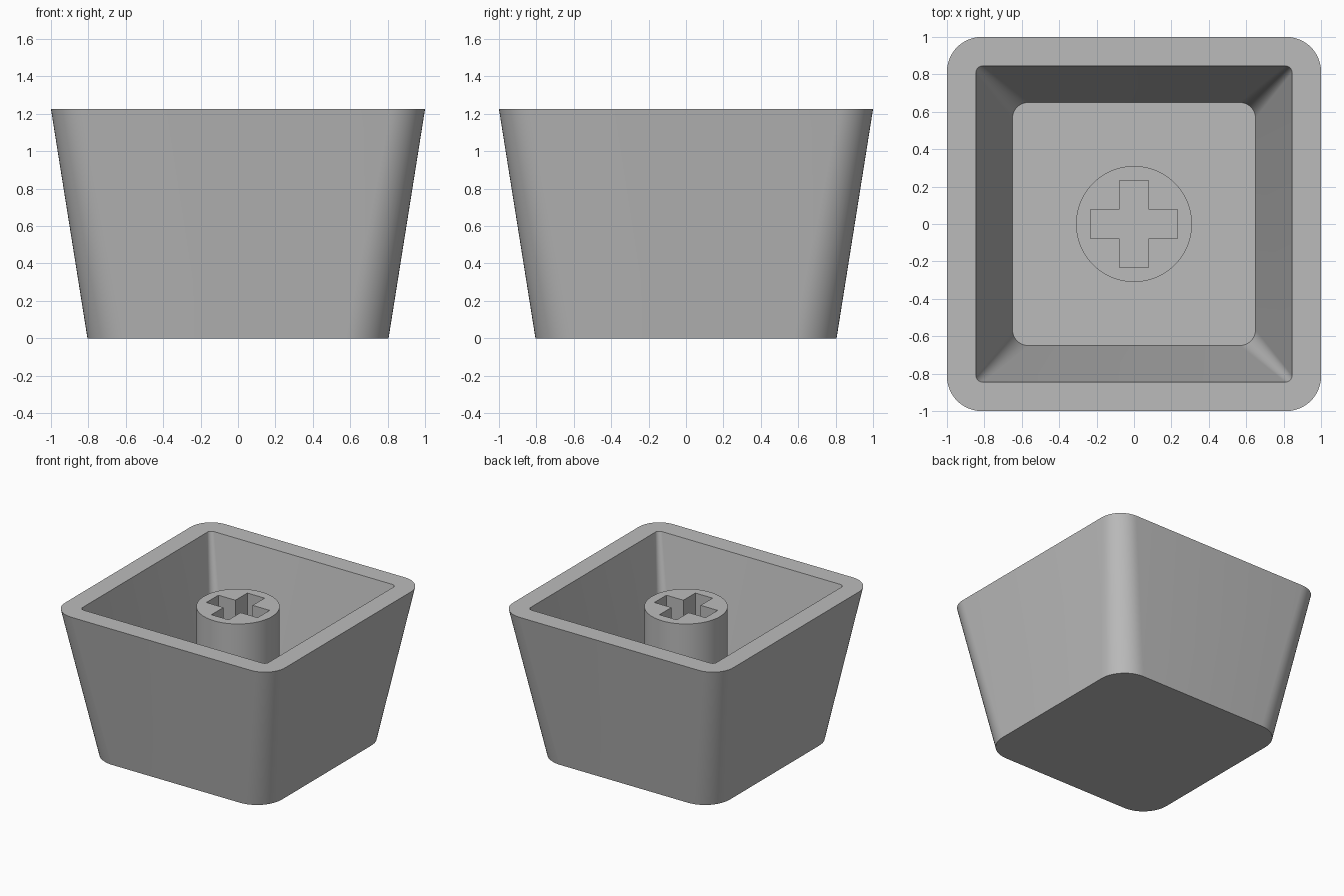
import bpy, bmesh, math

if "Cube" in bpy.data.objects:
    bpy.data.objects.remove(bpy.data.objects["Cube"], do_unlink=True)

HEIGHT, FLOOR, STEM_TOP = 1.225, 0.155, 1.15
SLOT_DEPTH = 0.5

grey = bpy.data.materials.new("plain grey plastic")
grey.use_nodes = True
colour = (0.5, 0.5, 0.5, 1)
grey.diffuse_color = colour
grey.node_tree.nodes["Principled BSDF"].inputs["Base Color"].default_value = colour


def rounded_square(half, radius, steps=12):
    """Counter-clockwise outline of a square with round corners."""
    points = []
    for corner in range(4):
        middle = math.radians(45 + 90 * corner)
        cx = math.copysign(half - radius, math.cos(middle))
        cy = math.copysign(half - radius, math.sin(middle))
        for i in range(steps + 1):
            a = math.radians(90 * (corner + i / steps))
            points.append((cx + radius * math.cos(a), cy + radius * math.sin(a)))
    return points


def circle(radius, sides=96):
    turn = 2 * math.pi / sides
    return [(radius * math.cos(i * turn), radius * math.sin(i * turn)) for i in range(sides)]


def cross(reach, half_width):
    """Counter-clockwise plus-shaped outline."""
    arm = [(reach, -half_width), (reach, half_width), (half_width, half_width)]
    points = []
    for _ in range(4):
        points += arm
        arm = [(-y, x) for x, y in arm]
    return points


def ring(bm, outline, z):
    return [bm.verts.new((x, y, z)) for x, y in outline]


def wall(bm, lower, upper):
    n = len(lower)
    for i in range(n):
        j = (i + 1) % n
        bm.faces.new((lower[i], lower[j], upper[j], upper[i]))


def finish(bm, name):
    bmesh.ops.recalc_face_normals(bm, faces=bm.faces)
    mesh = bpy.data.meshes.new(name)
    bm.to_mesh(mesh)
    bm.free()
    mesh.materials.append(grey)
    obj = bpy.data.objects.new(name, mesh)
    bpy.context.collection.objects.link(obj)
    bpy.ops.object.select_all(action="DESELECT")
    obj.select_set(True)
    bpy.context.view_layer.objects.active = obj
    bpy.ops.object.shade_smooth_by_angle(angle=math.radians(30))
    return obj


# Tapered hollow shell, open at the top
bm = bmesh.new()
rings = [ring(bm, rounded_square(half, radius), z) for half, radius, z in (
    (0.805, 0.225, 0), (1.0, 0.185, HEIGHT),
    (0.845, 0.035, HEIGHT), (0.65, 0.085, FLOOR))]
for lower, upper in zip(rings, rings[1:]):
    wall(bm, lower, upper)
bm.faces.new(rings[0])
bm.faces.new(rings[-1])
finish(bm, "hollow_shell")

# Round stem with a cross-shaped socket
bm = bmesh.new()
base = ring(bm, circle(0.31), FLOOR)
rim = ring(bm, circle(0.31), STEM_TOP)
mouth = ring(bm, cross(0.233, 0.078), STEM_TOP)
pit = ring(bm, cross(0.233, 0.078), STEM_TOP - SLOT_DEPTH)
wall(bm, base, rim)
wall(bm, pit, mouth)
bm.faces.new(pit)
top_edges = [e for e in bm.edges if all(v.co.z > STEM_TOP - 0.01 for v in e.verts)]
bmesh.ops.triangle_fill(bm, edges=top_edges, use_beauty=True, normal=(0, 0, 1))
finish(bm, "cross_stem")
